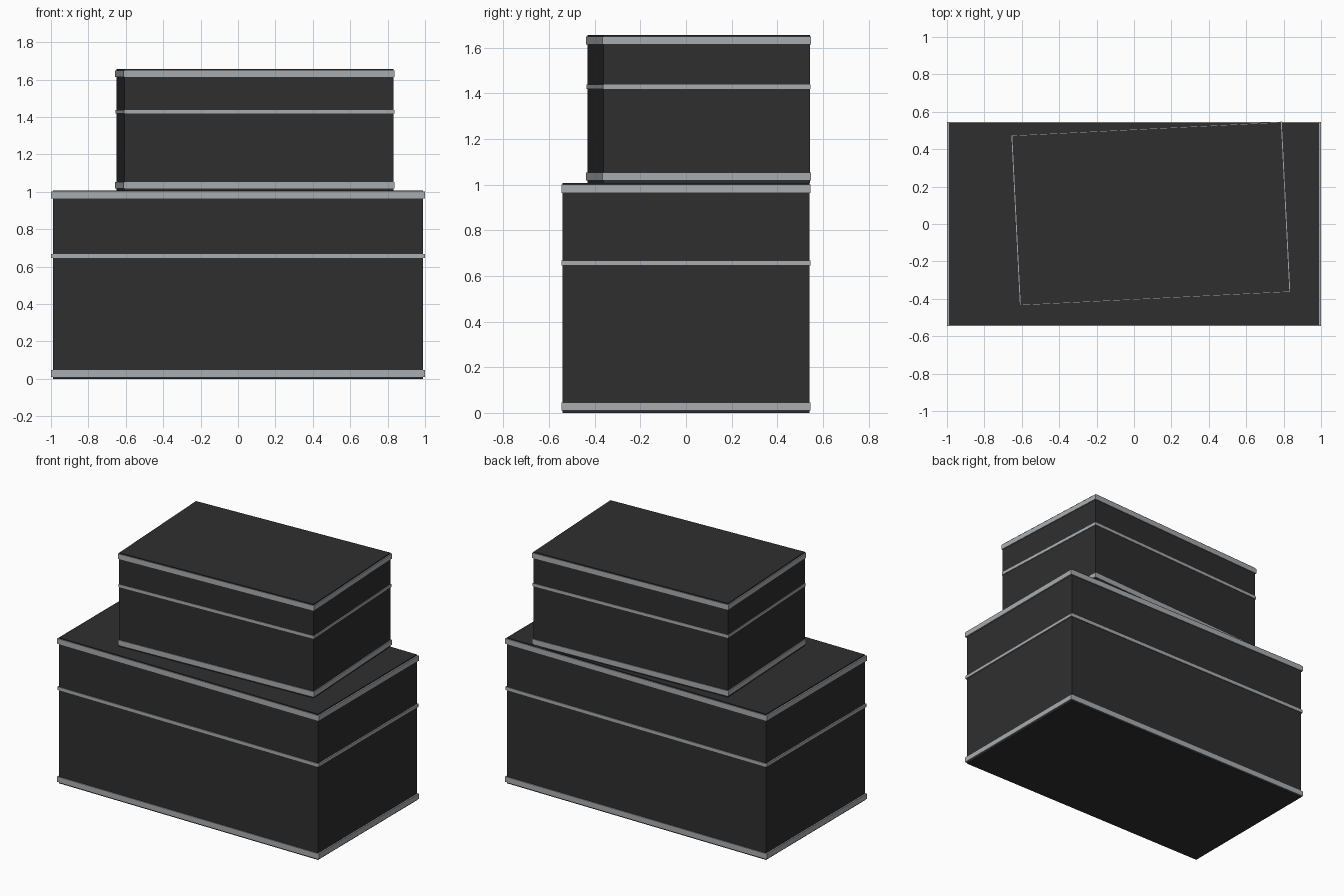
import bpy, math

if "Cube" in bpy.data.objects:
    bpy.data.objects.remove(bpy.data.objects["Cube"])


def material(name, rgb):
    m = bpy.data.materials.new(name)
    m.diffuse_color = (*rgb, 1)
    m.use_nodes = True
    m.node_tree.nodes["Principled BSDF"].inputs["Base Color"].default_value = m.diffuse_color
    return m


dark = material("charcoal casing", (0.028, 0.028, 0.028))
silver = material("silver trim", (0.40, 0.42, 0.44))


def box(name, w, d, z0, z1, centre, angle, mat):
    bpy.ops.mesh.primitive_cube_add(size=1, location=(*centre, (z0 + z1) / 2),
                                    rotation=(0, 0, angle))
    o = bpy.context.object
    o.name = name
    o.scale = (w, d, z1 - z0)
    bpy.ops.object.transform_apply(location=False, rotation=False, scale=True)
    o.data.materials.append(mat)


def case(name, w, d, z0, z1, centre, angle, bands):
    # dark casing with slightly proud silver bands around it
    box(name + "_casing", w, d, z0, z1, centre, angle, dark)
    for label, lo, hi, s in bands:
        box(f"{name}_{label}_band", w * s, d * s, lo, hi, centre, angle, silver)


# large case on the ground
case("lower_case", 1.98, 1.08, 0, 1.007, (0, 0), 0,
     [("bottom", 0.01, 0.046, 1.0101), ("lid", 0.645, 0.667, 1.009),
      ("top", 0.964, 1.0, 1.0101)])

# smaller case stacked on top, turned slightly
case("upper_case", 1.438, 0.904, 1.007, 1.655, (0.09, 0.055), math.radians(2.86),
     [("bottom", 1.018, 1.053, 1.01), ("lid", 1.418, 1.438, 1.007),
      ("top", 1.613, 1.648, 1.01)])
